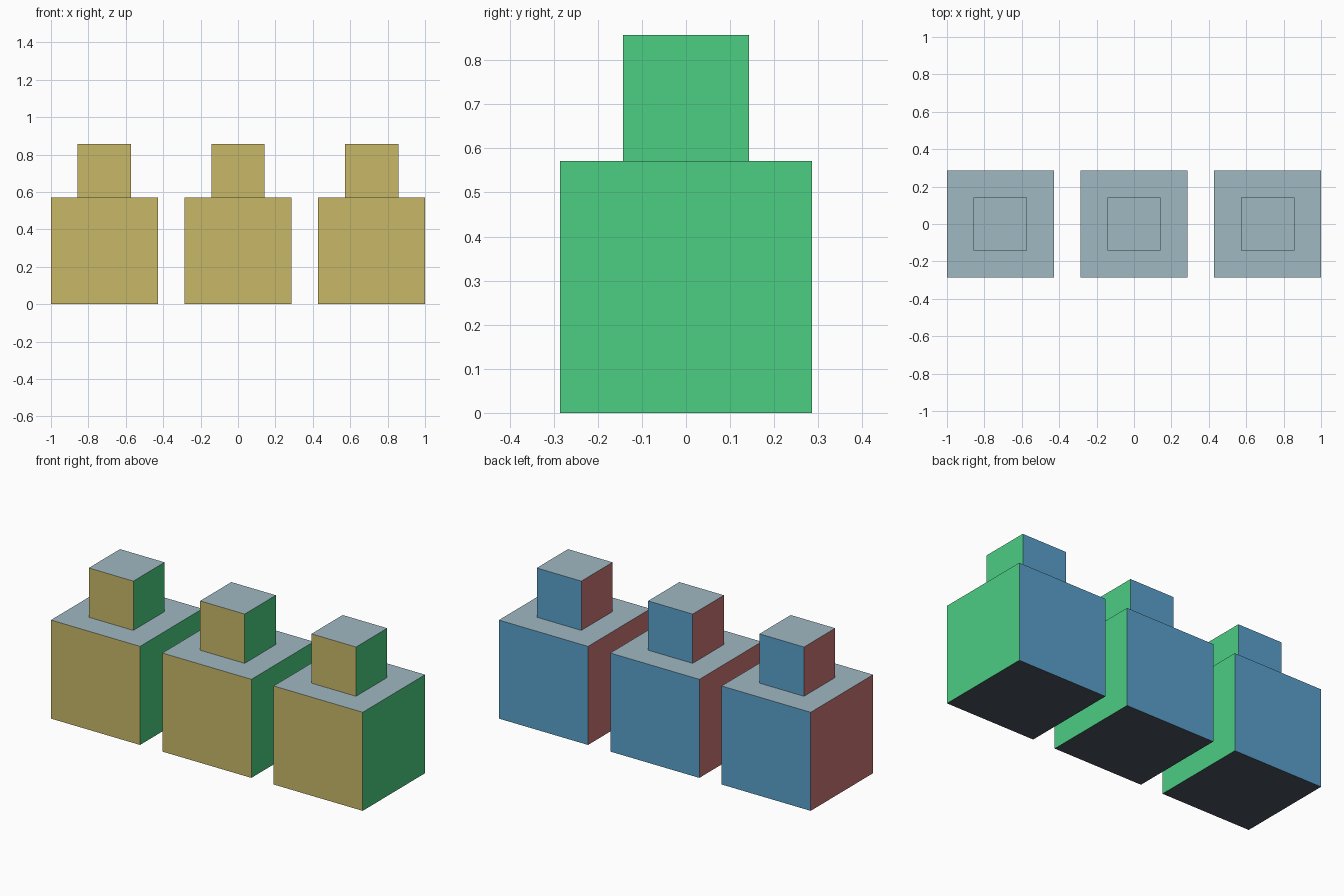
import bpy

if "Cube" in bpy.data.objects:
    bpy.data.objects.remove(bpy.data.objects["Cube"])

# The whole row is laid out on a unit of one seventh
U = 2 / 7


def srgb(r, g, b):
    def lin(c):
        c /= 255
        return c / 12.92 if c <= 0.04045 else ((c + 0.055) / 1.055) ** 2.4
    return (lin(r), lin(g), lin(b), 1)


def material(name, rgb):
    m = bpy.data.materials.new(name)
    m.diffuse_color = srgb(*rgb)
    m.use_nodes = True
    m.node_tree.nodes["Principled BSDF"].inputs["Base Color"].default_value = m.diffuse_color
    return m


# One colour per facing direction: -x, +x, -y, +y, -z, +z
SIDES = [
    material("dusty red", (202, 119, 116)),
    material("green", (76, 205, 130)),
    material("mustard", (200, 184, 104)),
    material("blue", (89, 161, 203)),
    material("dark slate", (75, 82, 93)),
    material("pale blue grey", (160, 184, 194)),
]


def cube(name, size, x, base):
    bpy.ops.mesh.primitive_cube_add(size=size, location=(x, 0, base + size / 2))
    ob = bpy.context.object
    ob.name = name
    for m in SIDES:
        ob.data.materials.append(m)
    # Colour each face by the axis it points along
    for p in ob.data.polygons:
        axis = max(range(3), key=lambda i: abs(p.normal[i]))
        p.material_index = 2 * axis + (1 if p.normal[axis] > 0 else 0)


# Three large blocks in a row, each with a half-size block on top
for label, i in (("left", -1), ("middle", 0), ("right", 1)):
    x = i * 2.5 * U
    cube(label + "_base_block", 2 * U, x, 0)
    cube(label + "_top_block", U, x, 2 * U)
